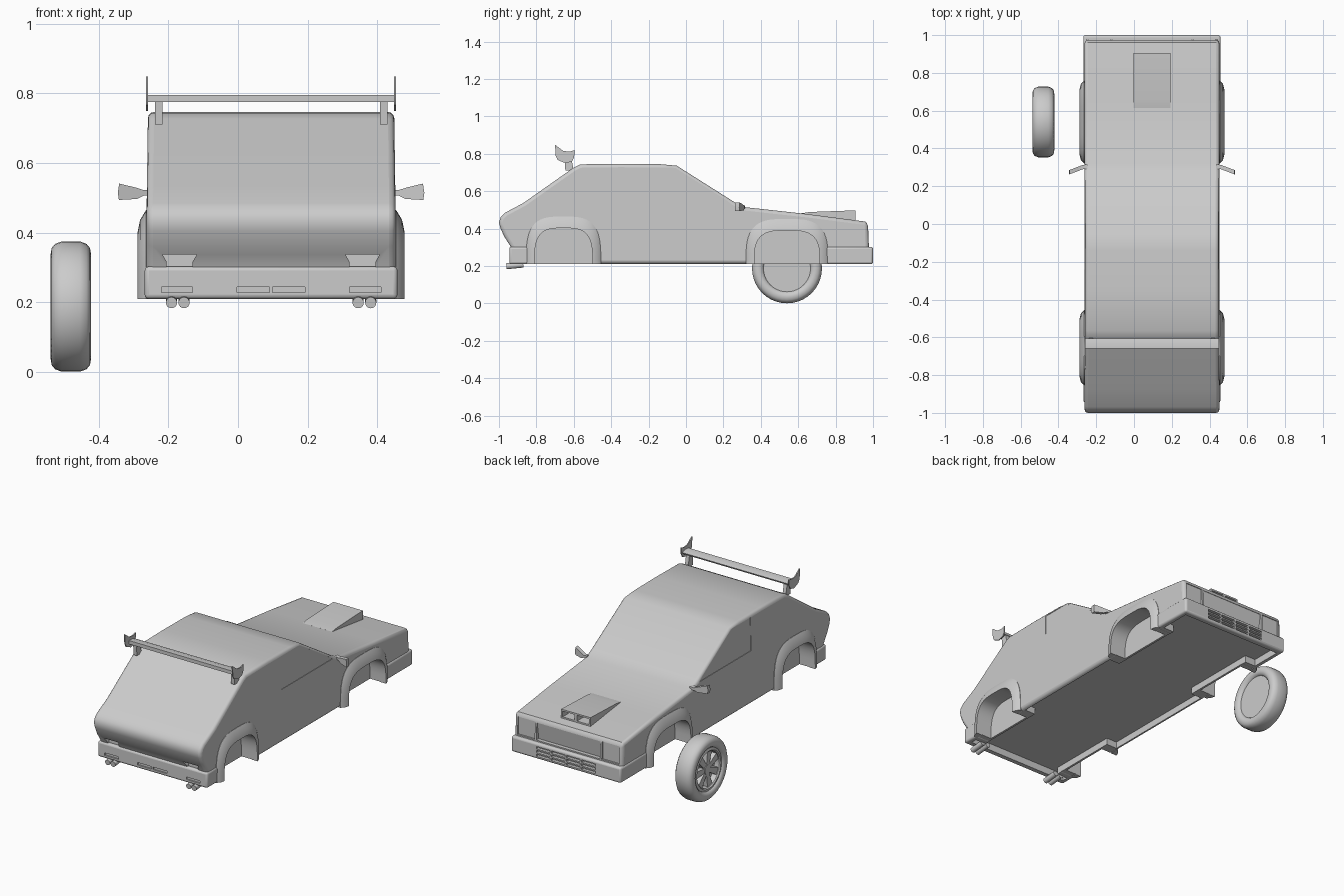
import bpy, bmesh, math
from mathutils import Matrix, Vector

if "Cube" in bpy.data.objects:
    bpy.data.objects.remove(bpy.data.objects["Cube"])

CX = 0.095  # the car body is centred here; the loose wheel lies to its left


def finish(name, bm, angle=35):
    bmesh.ops.recalc_face_normals(bm, faces=bm.faces)
    me = bpy.data.meshes.new(name)
    bm.to_mesh(me)
    bm.free()
    o = bpy.data.objects.new(name, me)
    bpy.context.collection.objects.link(o)
    smooth(o, angle)
    return o


def smooth(o, angle=35):
    bpy.ops.object.select_all(action='DESELECT')
    o.select_set(True)
    bpy.context.view_layer.objects.active = o
    bpy.ops.object.shade_smooth_by_angle(angle=math.radians(angle))


def prism(name, pts, axis, a, b):
    """Extrude a 2D outline: axis 'x' takes (y,z), 'y' takes (x,z)."""
    bm = bmesh.new()
    put = (lambda p, t: (t, p[0], p[1])) if axis == 'x' else (lambda p, t: (p[0], t, p[1]))
    lo = [bm.verts.new(put(p, a)) for p in pts]
    hi = [bm.verts.new(put(p, b)) for p in pts]
    bm.faces.new(lo)
    bm.faces.new(hi[::-1])
    for i in range(len(pts)):
        j = (i + 1) % len(pts)
        bm.faces.new((lo[i], lo[j], hi[j], hi[i]))
    return finish(name, bm)


def box(name, x0, x1, y0, y1, z0, z1):
    return prism(name, [(y0, z0), (y1, z0), (y1, z1), (y0, z1)], 'x', x0, x1)


def lathe(name, prof, centre, n=40):
    """Closed (radius, x) section turned about the x axis."""
    bm = bmesh.new()
    rings = [[bm.verts.new((centre[0] + x, centre[1] + r * math.cos(2 * math.pi * k / n),
                            centre[2] + r * math.sin(2 * math.pi * k / n))) for r, x in prof]
             for k in range(n)]
    for k in range(n):
        A, B = rings[k], rings[(k + 1) % n]
        for i in range(len(prof)):
            j = (i + 1) % len(prof)
            bm.faces.new((A[i], A[j], B[j], B[i]))
    return finish(name, bm, 40)


def cylinder(name, start, end, r, n=24):
    a, b = Vector(start), Vector(end)
    bm = bmesh.new()
    rot = (b - a).to_track_quat('Z', 'Y').to_matrix().to_4x4()
    bmesh.ops.create_cone(bm, cap_ends=True, segments=n, radius1=r, radius2=r,
                          depth=(b - a).length, matrix=Matrix.Translation((a + b) / 2) @ rot)
    return finish(name, bm)


def bevel(o, w, seg=3):
    m = o.modifiers.new('bevel', 'BEVEL')
    m.width, m.segments, m.limit_method, m.angle_limit = w, seg, 'ANGLE', math.radians(40)
    bpy.context.view_layer.objects.active = o
    bpy.ops.object.modifier_apply(modifier=m.name)
    smooth(o)


def cut(targets, cutter):
    for o in targets:
        m = o.modifiers.new('cut', 'BOOLEAN')
        m.operation, m.solver, m.object = 'DIFFERENCE', 'EXACT', cutter
        bpy.context.view_layer.objects.active = o
        bpy.ops.object.modifier_apply(modifier=m.name)
    bpy.data.objects.remove(cutter)


def arch(yc, a, top, n=28):
    """Squarish arch outline standing on the sill line."""
    out = []
    for k in range(n + 1):
        t = math.pi * k / n
        c, s = math.cos(t), math.sin(t)
        out.append((yc + a * math.copysign(abs(c) ** 0.6, c), 0.21 + (top - 0.21) * max(s, 0) ** 0.6))
    return out


# Main body shell down to the sills, with a bumper at each end
body = prism('body', [(-.915, .212), (-.935, .30), (-.973, .36), (-.993, .405), (-1, .435), (-.99, .463),
                      (-.968, .485), (-.87, .537), (-.60, .727), (-.565, .744), (-.35, .747), (-.14, .745),
                      (-.05, .737), (.262, .54), (.315, .515), (.65, .478), (.96, .438), (.973, .425),
                      (.978, .30), (.978, .212)], 'x', CX - .357, CX + .357)
bevel(body, .02)
bumpers = [box('rear_bumper', CX - .363, CX + .363, -.945, -.835, .21, .303),
           box('front_bumper', CX - .363, CX + .363, .74, 1, .21, .303)]
for b in bumpers:
    bevel(b, .012)
shell = [body] + bumpers

# Hollow underside, stepped around the wheel wells
for y0, y1, w in [(-.905, .96, .265), (-.44, .30, .335), (-.91, -.875, .335), (.775, .965, .335)]:
    cut(shell, box('pocket', CX - w, CX + w, y0, y1, .1, .252))

# Wheel wells and flared arches
for label, yc, a, top in [('rear', -.655, .2, .465), ('front', .54, .22, .452)]:
    inner, outer = arch(yc, a - .045, top - .062), arch(yc, a, top)
    mid = arch(yc, a - .018, top - .028)
    for s, side in ((1, 'right'), (-1, 'left')):
        well = [(inner[0][0], .15)] + inner + [(inner[-1][0], .15)]
        cut(shell, prism('well', well, 'x', CX + s * .278, CX + s * .5))
        bm = bmesh.new()
        strips = [[bm.verts.new((CX + s * dx, y, z)) for y, z in pts] for pts, dx in
                  [(outer, .345), (outer, .359), (mid, .376), (inner, .383), (inner, .345)]]
        for i in range(5):
            A, B = strips[i], strips[(i + 1) % 5]
            for k in range(len(A) - 1):
                bm.faces.new((A[k], A[k + 1], B[k + 1], B[k]))
        for k in (0, -1):
            bm.faces.new([st[k] for st in strips])
        finish(f'{label}_{side}_arch', bm, 40)

# Nose: shallow headlight and grille recesses, bumper slots
for s in (1, -1):
    cut([body], box('lamp', CX + s * .222, CX + s * .335, .967, 1.1, .31, .415))
cut([body], prism('grille', [(.955, .31), (1.1, .31), (1.1, .412), (.97, .412)], 'x', CX - .21, CX + .21))
for i in range(4):
    for j in range(3):
        x, z = CX - .195 + i * .1, .226 + j * .022
        cut(bumpers[1:], box('slot', x, x + .09, .982, 1.1, z, z + .014))

# Tail: recesses above the bumper and small bumper lamps
for s in (1, -1):
    pts = [(.225, .29), (.30, .29), (.30, .317), (.312, .338), (.213, .338), (.225, .317)]
    cut([body], prism('notch', [(CX + s * x, z) for x, z in pts], 'y', -1.1, -.925))
    for x0, x1 in ((.004, .098), (.225, .315)):
        cut(bumpers[:1], box('lamp_slot', CX + s * x0, CX + s * x1, -1.1, -.937, .229, .244))

# Side windows and mirrors
for s, side in ((1, 'right'), (-1, 'left')):
    cut([body], prism('window', [(-.24, .53), (.245, .53), (.22, .55), (-.055, .724), (-.08, .728), (-.24, .728)],
                      'x', CX + s * .3545, CX + s * .5))
    m = prism(f'{side}_mirror', [(CX + s * x, z) for x, z in
              [(.34, .505), (.365, .507), (.385, .497), (.437, .494), (.44, .515), (.436, .541), (.39, .53),
               (.365, .522), (.34, .525)]], 'y', .292, .315)
    for v in m.data.vertices:
        v.co.y -= max(abs(v.co.x - CX) - .36, 0) * .38

# Slight inward lean of the cabin sides
for v in body.data.vertices:
    v.co.x = CX + (v.co.x - CX) * (1 - max(v.co.z - .5, 0) * .04)
for o in shell:
    smooth(o)

# Hood scoop with twin intakes
scoop = prism('hood_scoop', [(.615, .46), (.615, .482), (.66, .489), (.905, .498), (.905, .43)],
              'x', CX - .097, CX + .097)
for s in (1, -1):
    cut([scoop], box('intake', CX + s * .008, CX + s * .087, .82, 1, .454, .488))
smooth(scoop)

# Rear spoiler
prism('spoiler_bar', [(-.66, .775), (-.61, .778), (-.605, .788), (-.63, .796), (-.66, .796)],
      'x', CX - .355, CX + .355)
for s, side in ((1, 'right'), (-1, 'left')):
    prism(f'{side}_spoiler_post', [(-.645, .71), (-.60, .71), (-.615, .785), (-.65, .785)],
          'x', CX + s * .312, CX + s * .334)
    prism(f'{side}_spoiler_end', [(-.70, .848), (-.697, .79), (-.685, .767), (-.645, .750), (-.61, .759), (-.598, .782),
                                  (-.596, .82), (-.62, .812), (-.655, .815)],
          'x', CX + s * .353, CX + s * .359)

# Twin exhaust tips
for s, side in ((1, 'right'), (-1, 'left')):
    for k, dx in enumerate((.25, .286)):
        x = CX + s * dx
        cylinder(f'{side}_exhaust_{k + 1}', (x, -.96, .199), (x, -.87, .208), .016)

# Loose wheel: tyre, rim disc, rim ring, hub and spokes
C = (-.48, .54, .188)
half = [(.124, .04), (.134, .053), (.15, .058), (.168, .055), (.18, .045), (.187, .026)]
lathe('tyre', [(r, -x) for r, x in half] + half[::-1], C)
cylinder('rim_disc', (C[0] - .012, C[1], C[2]), (C[0] + .042, C[1], C[2]), .128, 40)
lathe('rim_ring', [(.106, -.01), (.106, -.044), (.112, -.05), (.126, -.046), (.126, -.01)], C)
cylinder('hub', (C[0] - .042, C[1], C[2]), (C[0], C[1], C[2]), .028)
for k in range(7):
    t = 2 * math.pi * k / 7
    c, s = math.cos(t), math.sin(t)
    pts = [(.015, -.012), (.11, -.022), (.11, .022), (.015, .012)]
    prism('spoke', [(C[1] + u * c - v * s, C[2] + u * s + v * c) for u, v in pts],
          'x', C[0] - .039, C[0] - .01)
